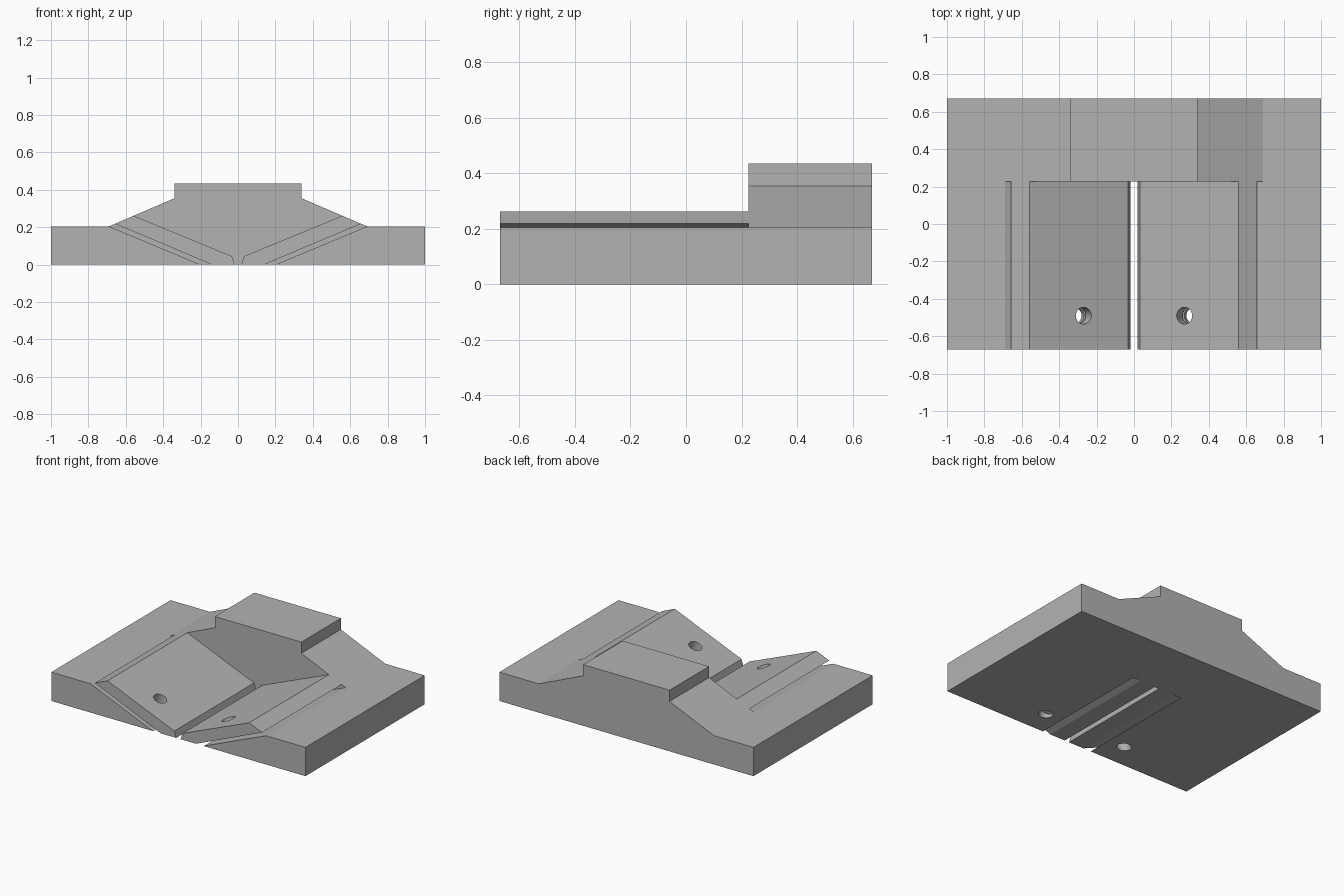
import bpy
import bmesh
import math

if "Cube" in bpy.data.objects:
    bpy.data.objects.remove(bpy.data.objects["Cube"], do_unlink=True)

FRONT, BACK, POCKET_END = -0.67, 0.67, 0.226

gray = bpy.data.materials.new("plain gray")
gray.use_nodes = True
color = (0.45, 0.45, 0.45, 1)
gray.diffuse_color = color
gray.node_tree.nodes["Principled BSDF"].inputs["Base Color"].default_value = color


def prism(name, profile, y0, y1):
    """Extrude an x-z outline along y."""
    bm = bmesh.new()
    face = bm.faces.new([bm.verts.new((x, y0, z)) for x, z in profile])
    moved = bmesh.ops.extrude_face_region(bm, geom=[face])["geom"]
    verts = [v for v in moved if isinstance(v, bmesh.types.BMVert)]
    bmesh.ops.translate(bm, verts=verts, vec=(0, y1 - y0, 0))
    bmesh.ops.recalc_face_normals(bm, faces=bm.faces)
    mesh = bpy.data.meshes.new(name)
    bm.to_mesh(mesh)
    bm.free()
    obj = bpy.data.objects.new(name, mesh)
    bpy.context.collection.objects.link(obj)
    mesh.materials.append(gray)
    return obj


def mirrored(half):
    return half + [(-x, z) for x, z in reversed(half)]


# Solid block with sloped shoulders and a raised top
body = prism("jig_body", mirrored([(1, 0), (1, 0.205), (0.69, 0.205),
                                   (0.34, 0.355), (0.34, 0.435)]), FRONT, BACK)

# V-shaped pocket with a narrow gap at its bottom
cutters = [prism("valley_cutter", mirrored([(0.018, -0.1), (0.018, 0), (0.032, 0.045),
                                            (0.75, 0.341), (0.75, 0.8)]),
                 FRONT - 0.1, POCKET_END)]

tilt = math.atan(0.413)
for side, label in ((1, "left"), (-1, "right")):
    # Slanted slot running under each sloped plate
    slot = [(0.08, -0.05), (0.81, 0.255), (0.80, 0.279), (0.02, -0.05)]
    cutters.append(prism(label + "_slot_cutter", [(side * x, z) for x, z in slot],
                         FRONT - 0.1, POCKET_END))
    # Bolt hole square to the sloped plate
    bpy.ops.mesh.primitive_cylinder_add(vertices=32, radius=0.045, depth=0.8,
                                        location=(side * 0.27, -0.49, 0.142),
                                        rotation=(0, -side * tilt, 0))
    hole = bpy.context.object
    hole.name = label + "_hole_cutter"
    hole.data.materials.append(gray)
    cutters.append(hole)

for cutter in cutters:
    mod = body.modifiers.new(cutter.name, 'BOOLEAN')
    mod.operation = 'DIFFERENCE'
    mod.solver = 'EXACT'
    mod.object = cutter

# Apply the cuts and discard the cutters
bpy.ops.object.select_all(action='DESELECT')
body.select_set(True)
bpy.context.view_layer.objects.active = body
for cutter in cutters:
    bpy.ops.object.modifier_apply(modifier=cutter.name)
for cutter in cutters:
    bpy.data.objects.remove(cutter, do_unlink=True)
bpy.ops.object.shade_smooth_by_angle(angle=math.radians(20))
